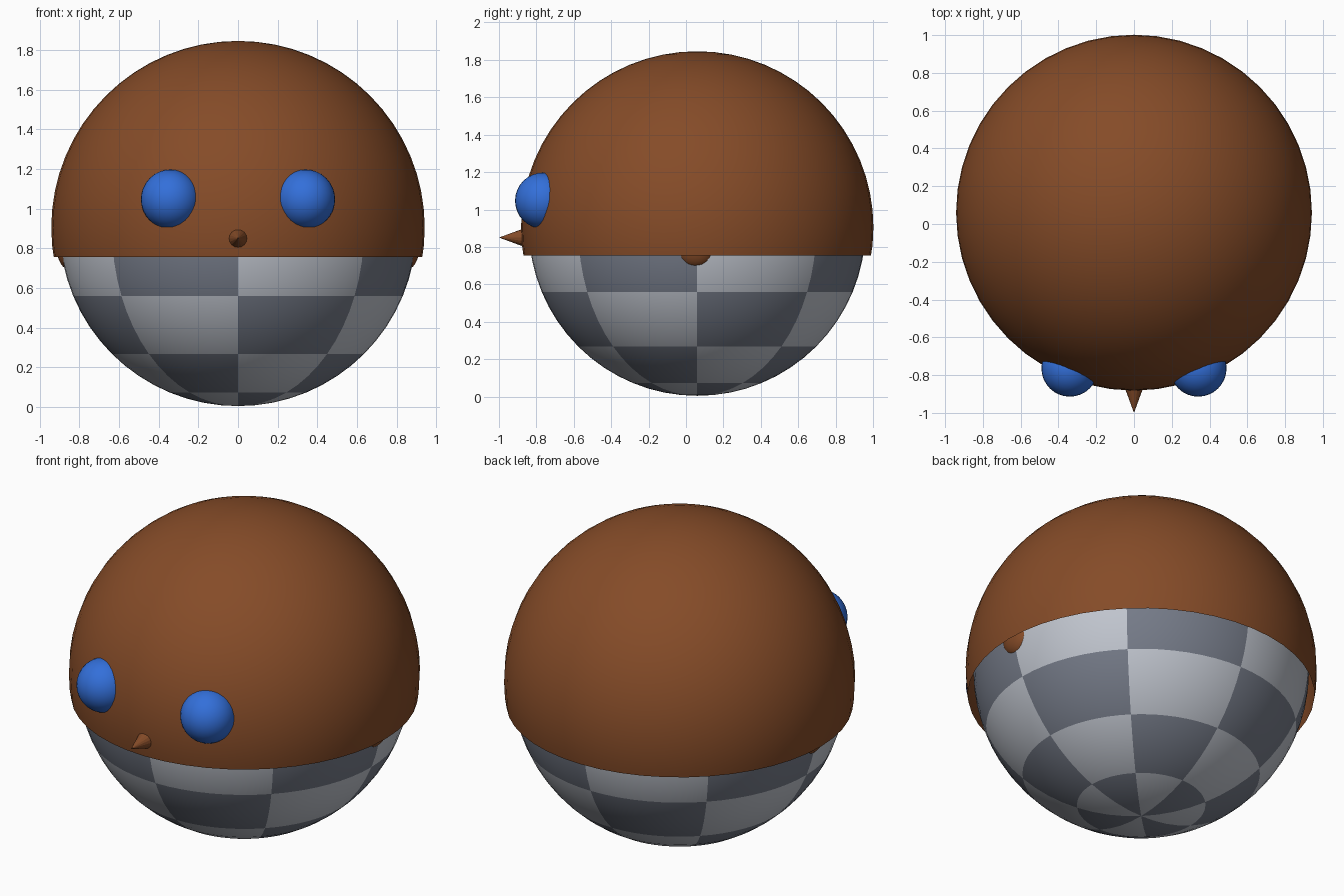
import bpy
import bmesh
import math
from mathutils import Vector

CENTRE = Vector((0, 0.06, 0.904))
HOOD_RADIUS = 0.942
BODY_RADIUS = 0.9
RIM_HEIGHT = 0.755

cube = bpy.data.objects.get("Cube")
if cube:
    bpy.data.objects.remove(cube, do_unlink=True)


def material(name, colour):
    mat = bpy.data.materials.new(name)
    mat.use_nodes = True
    rgba = (*colour, 1)
    mat.diffuse_color = rgba
    mat.node_tree.nodes["Principled BSDF"].inputs["Base Color"].default_value = rgba
    return mat


brown = material("brown", (0.235, 0.071, 0.021))
blue = material("blue", (0.033, 0.16, 0.7))
light_grey = material("light grey", (0.53, 0.56, 0.62))
dark_grey = material("dark grey", (0.18, 0.2, 0.25))


def ball(name, centre, radii, mats, segments=32, rings=16):
    bpy.ops.mesh.primitive_uv_sphere_add(segments=segments, ring_count=rings,
                                         radius=1, location=centre)
    obj = bpy.context.object
    obj.name = name
    obj.data.transform(obj.matrix_basis.Diagonal((*radii, 1)))
    for mat in mats:
        obj.data.materials.append(mat)
    bpy.ops.object.shade_smooth()
    return obj


# Chequered body: squares of 45 degrees around by 22.5 degrees up
body = ball("body", CENTRE, [BODY_RADIUS] * 3, [dark_grey, light_grey], 64, 32)
for face in body.data.polygons:
    mid = face.center
    column = math.floor(math.atan2(mid.y, mid.x) / math.radians(45))
    row = math.floor(math.asin(mid.z / mid.length) / math.radians(22.5))
    face.material_index = (column + row) % 2

# Hood: open shell trimmed level just below its widest point
hood = ball("hood", CENTRE, [HOOD_RADIUS] * 3, [brown], 48, 32)
bm = bmesh.new()
bm.from_mesh(hood.data)
bmesh.ops.bisect_plane(bm, geom=bm.verts[:] + bm.edges[:] + bm.faces[:],
                       plane_co=(0, 0, RIM_HEIGHT - CENTRE.z), plane_no=(0, 0, 1),
                       clear_inner=True)
bm.to_mesh(hood.data)
bm.free()

# Eyes, and side lobes peeping out under the hood
for side, x in (("left", 1), ("right", -1)):
    ball(side + "_eye", (x * 0.34, -0.764, 1.047), [0.15] * 3, [blue])
    ball(side + "_lobe", (x * 0.846, 0.052, 0.80), (0.068, 0.11, 0.11), [brown])

# Pointed nose
bpy.ops.mesh.primitive_cone_add(vertices=16, radius1=0.066, radius2=0, depth=0.18,
                                location=(0, -0.91, 0.85),
                                rotation=(math.radians(90), 0, 0))
nose = bpy.context.object
nose.name = "nose"
nose.data.materials.append(brown)
